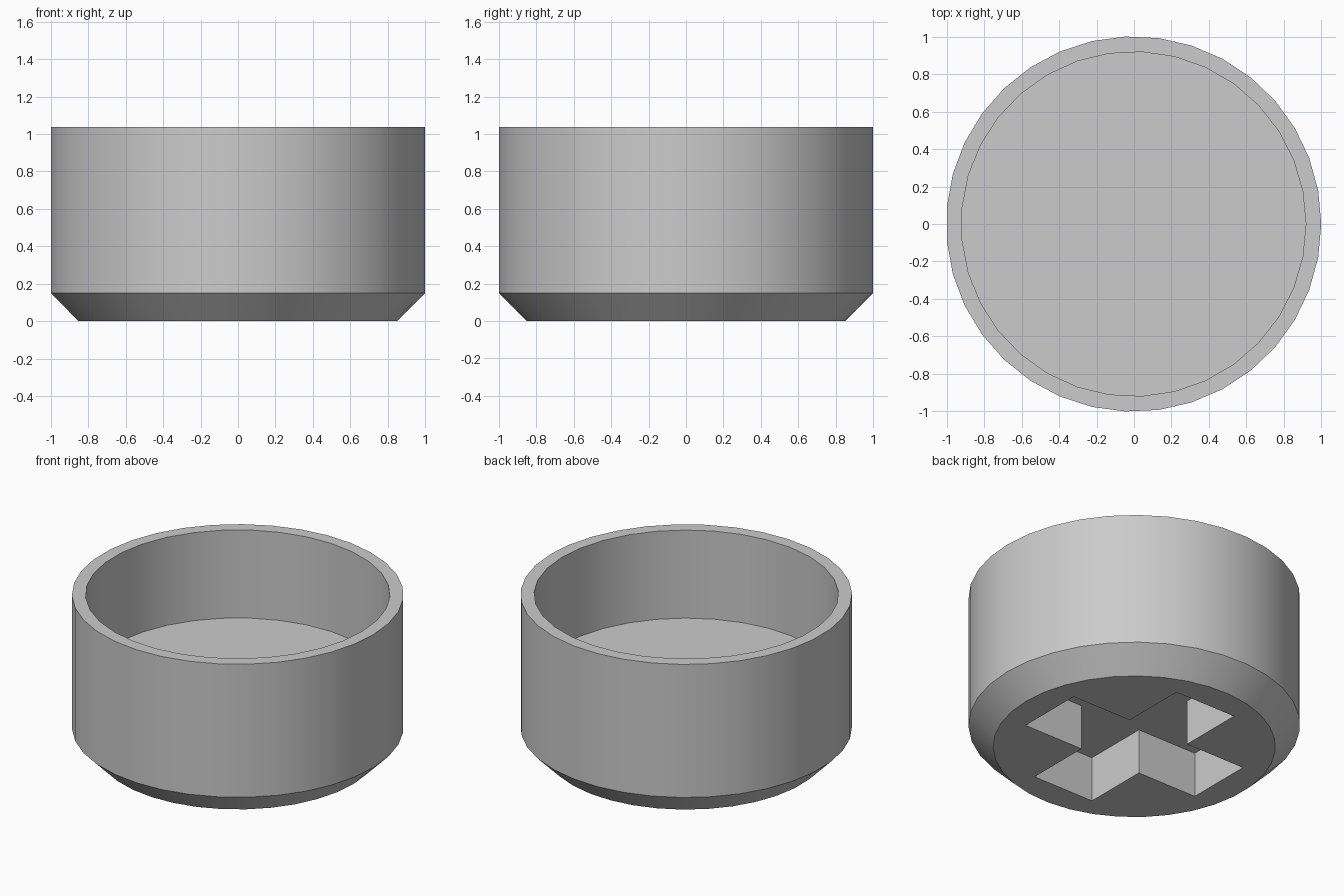
import bpy
import bmesh
from math import cos, sin, tau, radians

cube = bpy.data.objects.get("Cube")
if cube:
    bpy.data.objects.remove(cube, do_unlink=True)

grey = bpy.data.materials.new("plain grey")
grey.use_nodes = True
grey.diffuse_color = (0.6, 0.6, 0.6, 1)
grey.node_tree.nodes["Principled BSDF"].inputs["Base Color"].default_value = (0.6, 0.6, 0.6, 1)

CENTRE_X = -0.002
HEIGHT = 1.037
FLOOR_Z = 0.45
RECESS_DEPTH = 0.30


def circle(radius, sides):
    return [(CENTRE_X + radius * cos(tau * i / sides), radius * sin(tau * i / sides))
            for i in range(sides)]


def loft(name, sections):
    """Closed solid through stacked outlines, given as (outline, z) from bottom to top."""
    bm = bmesh.new()
    rings = [[bm.verts.new((x, y, z)) for x, y in outline] for outline, z in sections]
    for low, high in zip(rings, rings[1:]):
        for i in range(len(low)):
            j = (i + 1) % len(low)
            bm.faces.new((low[i], low[j], high[j], high[i]))
    bm.faces.new(rings[0][::-1])
    bm.faces.new(rings[-1])
    bmesh.ops.recalc_face_normals(bm, faces=bm.faces)
    mesh = bpy.data.meshes.new(name)
    bm.to_mesh(mesh)
    bm.free()
    mesh.materials.append(grey)
    obj = bpy.data.objects.new(name, mesh)
    bpy.context.collection.objects.link(obj)
    return obj


def plus_outline(half_width, reach):
    """Plus-shaped outline: one arm's three corners turned four times."""
    points = []
    arm = [(reach, -half_width), (reach, half_width), (half_width, half_width)]
    for turn in range(4):
        c, s = round(cos(tau * turn / 4)), round(sin(tau * turn / 4))
        points += [(CENTRE_X + c * x - s * y, s * x + c * y) for x, y in arm]
    return points


# Outer body with a chamfered foot
body = loft("cup_body", [(circle(0.853, 35), 0),
                         (circle(1.002, 35), 0.15),
                         (circle(1.002, 35), HEIGHT)])

# Round cavity above and plus-shaped socket below
cavity = loft("cavity_cutter", [(circle(0.92, 33), FLOOR_Z), (circle(0.92, 33), HEIGHT + 0.1)])
plus = plus_outline(0.226, 0.667)
socket = loft("socket_cutter", [(plus, -0.1), (plus, RECESS_DEPTH)])

bpy.ops.object.select_all(action="DESELECT")
bpy.context.view_layer.objects.active = body
body.select_set(True)
for cutter in (cavity, socket):
    cutter.hide_render = True
    cut = body.modifiers.new(cutter.name, "BOOLEAN")
    cut.operation = "DIFFERENCE"
    cut.solver = "EXACT"
    cut.object = cutter
    bpy.ops.object.modifier_apply(modifier=cut.name)
    bpy.data.objects.remove(cutter, do_unlink=True)

# Smooth walls, crisp rims
bpy.ops.object.shade_smooth_by_angle(angle=radians(30))
